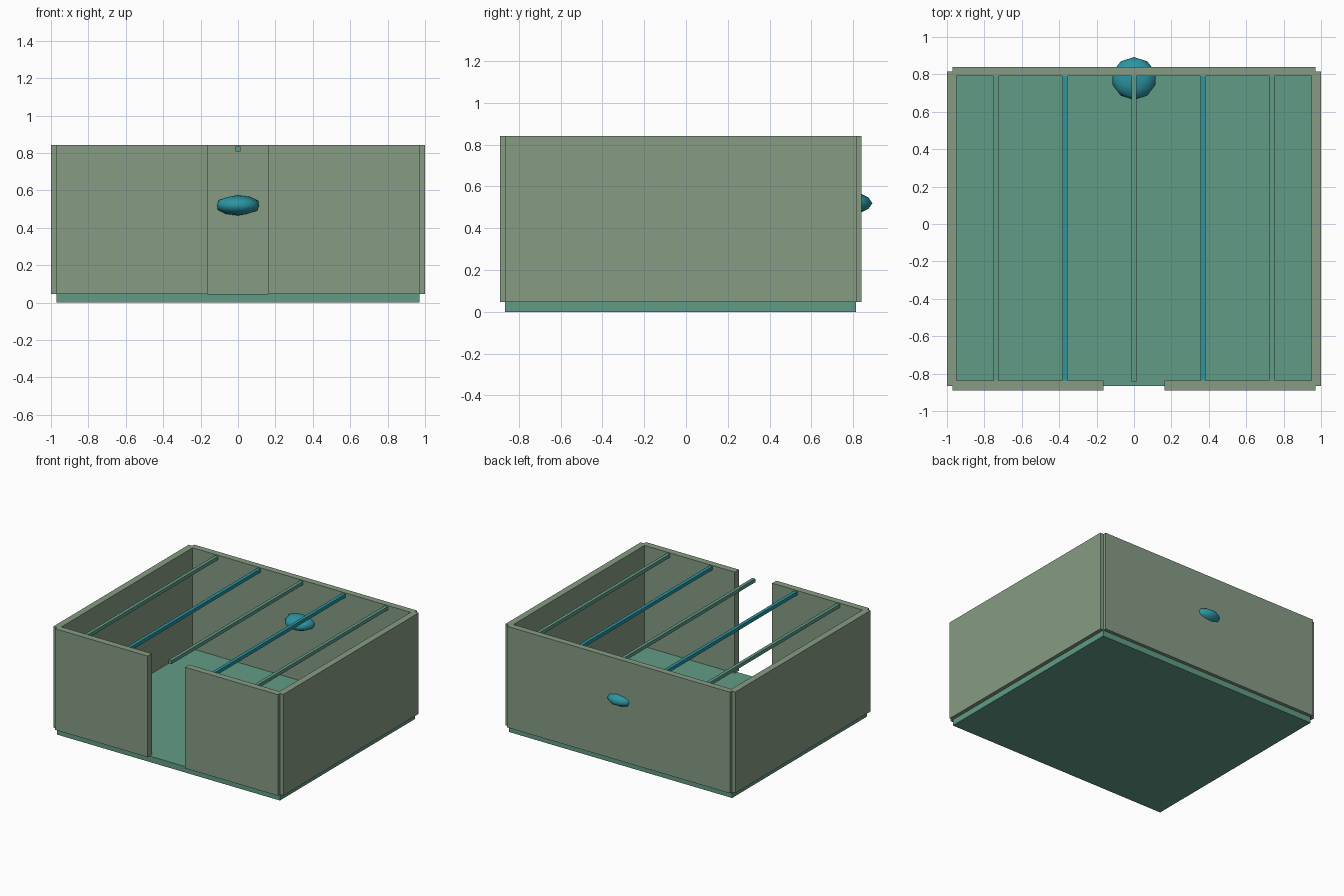
import bpy

if "Cube" in bpy.data.objects:
    bpy.data.objects.remove(bpy.data.objects["Cube"])


def material(name, rgb):
    m = bpy.data.materials.new(name)
    m.diffuse_color = (*rgb, 1)
    m.use_nodes = True
    m.node_tree.nodes["Principled BSDF"].inputs["Base Color"].default_value = m.diffuse_color
    return m


WALL = material("sage", (0.24, 0.33, 0.23))
FLOOR = material("green", (0.12, 0.33, 0.24))
BLUE = material("teal", (0.025, 0.30, 0.36))


def box(name, x, y, z, mat):
    """Box from (min, max) ranges along each axis."""
    bpy.ops.mesh.primitive_cube_add(size=1, location=[(a + b) / 2 for a, b in (x, y, z)])
    o = bpy.context.object
    o.name = name
    o.scale = [b - a for a, b in (x, y, z)]
    bpy.ops.object.transform_apply(location=False, rotation=False, scale=True)
    o.data.materials.append(mat)
    return o


# Floor slab
box("floor", (-0.97, 0.97), (-0.865, 0.813), (0, 0.047), FLOOR)

# Walls: full back, two sides, front split by the doorway
wall_z = (0.047, 0.842)
box("back_wall", (-0.97, 0.97), (0.79, 0.84), wall_z, WALL)
for side, s in (("left", -1), ("right", 1)):
    box(side + "_wall", sorted((s * 0.948, s * 1.0)), (-0.865, 0.816), wall_z, WALL)
    box("front_wall_" + side, sorted((s * 0.163, s * 0.97)), (-0.89, -0.838), wall_z, WALL)

# Roof beams, alternating colours
for i in range(-2, 3):
    x = i * 0.369
    box("roof_beam", (x - 0.013, x + 0.013), (-0.842, 0.79), (0.808, 0.835),
        BLUE if i % 2 else FLOOR)

# Flattened ball set through the back wall
bpy.ops.mesh.primitive_ico_sphere_add(subdivisions=2, radius=1, location=(0, 0.778, 0.52))
ball = bpy.context.object
ball.name = "wall_ornament"
ball.scale = (0.12, 0.114, 0.054)
bpy.ops.object.transform_apply(location=False, rotation=False, scale=True)
ball.data.materials.append(BLUE)
bpy.ops.object.shade_smooth()
